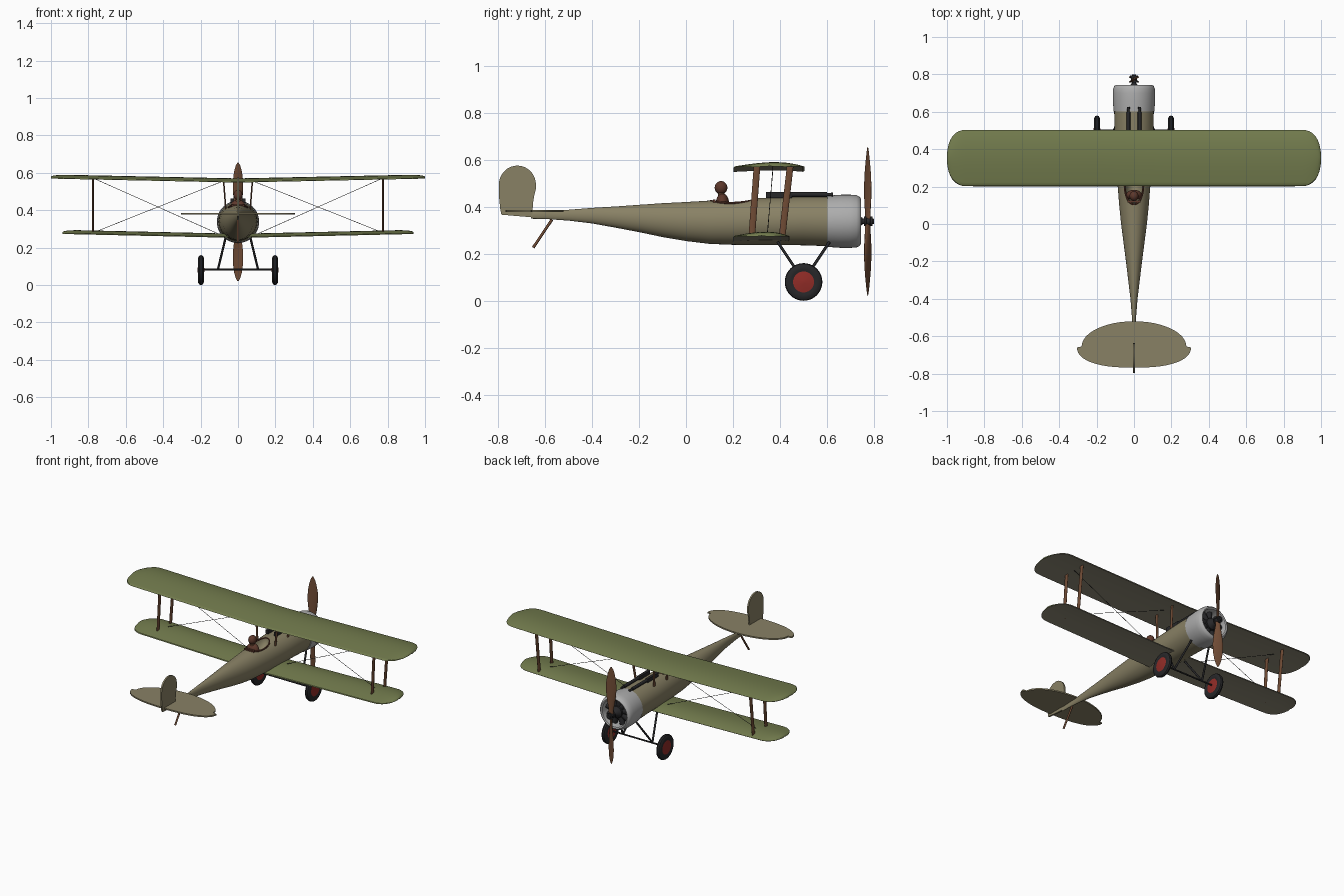
import bpy, bmesh
from math import sin, cos, pi, radians
from mathutils import Vector, Matrix

if "Cube" in bpy.data.objects:
    bpy.data.objects.remove(bpy.data.objects["Cube"])


def material(name, r, g, b):
    m = bpy.data.materials.new(name)
    m.diffuse_color = (r, g, b, 1)
    m.use_nodes = True
    m.node_tree.nodes["Principled BSDF"].inputs["Base Color"].default_value = m.diffuse_color
    return m


OLIVE = material("olive", .17, .20, .075)
LINEN = material("linen", .25, .22, .13)
UNDER = material("underside", .27, .25, .18)
METAL = material("metal", .42, .42, .42)
BLACK = material("black", .02, .02, .022)
WOOD = material("wood", .16, .07, .035)
RED = material("red", .28, .025, .02)
LEATHER = material("leather", .11, .04, .025)


def finish(name, bm, mat):
    bmesh.ops.recalc_face_normals(bm, faces=bm.faces)
    me = bpy.data.meshes.new(name)
    bm.to_mesh(me)
    bm.free()
    me.materials.append(mat)
    ob = bpy.data.objects.new(name, me)
    bpy.context.collection.objects.link(ob)
    return ob


def skin(name, rings, mat, caps=True):
    """Join equal-length closed rings of points into a surface."""
    bm = bmesh.new()
    vs = [[bm.verts.new(p) for p in ring] for ring in rings]
    n = len(vs[0])
    for a, b in zip(vs, vs[1:]):
        for i in range(n):
            bm.faces.new((a[i], a[(i + 1) % n], b[(i + 1) % n], b[i]))
    if caps:
        bm.faces.new(vs[0])
        bm.faces.new(vs[-1])
    return finish(name, bm, mat)


def tube(name, stations, mat, segs=40, caps=True):
    """Elliptical rings along y: (y, centre z, half width, half height)."""
    ang = [2 * pi * i / segs for i in range(segs)]
    return skin(name, [[(rx * cos(a), y, zc + rz * sin(a)) for a in ang]
                       for y, zc, rx, rz in stations], mat, caps)


def rod(name, a, b, r, mat, chord=None, segs=12, r2=None):
    """Round or streamlined (chord along y) bar between two points."""
    a, b = Vector(a), Vector(b)
    d = (b - a).normalized()
    ref = Vector((0, 1, 0)) if abs(d.y) < .9 else Vector((1, 0, 0))
    u = (ref - d * ref.dot(d)).normalized()
    rot = Matrix((u, d.cross(u), d)).transposed().to_4x4()
    m = Matrix.Translation((a + b) / 2) @ rot @ Matrix.Diagonal(((chord or r) / r, 1, 1, 1))
    bm = bmesh.new()
    bmesh.ops.create_cone(bm, cap_ends=True, segments=segs, radius1=r,
                          radius2=r if r2 is None else r2, depth=(b - a).length, matrix=m)
    return finish(name, bm, mat)


def ball(name, loc, size, mat):
    bm = bmesh.new()
    bmesh.ops.create_uvsphere(bm, u_segments=24, v_segments=14, radius=1,
                              matrix=Matrix.Translation(loc) @ Matrix.Diagonal((*size, 1)))
    return finish(name, bm, mat)


def box(name, loc, size, mat):
    bm = bmesh.new()
    bmesh.ops.create_cube(bm, size=1, matrix=Matrix.Translation(loc) @ Matrix.Diagonal((*size, 1)))
    return finish(name, bm, mat)


# Wings: cambered section, rounded tips, slight dihedral
def wing(name, span, yc, half, z, rise):
    tip = .1
    right = [0, .25, .5, .75, span - tip] + [span - tip + tip * sin(t * pi / 16) for t in range(1, 9)]
    rings = []
    for x in [-v for v in right[:0:-1]] + right:
        t = max(0, (abs(x) - span + tip) / tip)
        f = max(.12, (1 - min(1, t) ** 2.3) ** (1 / 2.3))
        base = z + rise * abs(x) / span
        ring = []
        for i in range(24):
            a = 2 * pi * i / 24
            s = cos(a)
            hump = (1 - s * s) * (1 + .35 * s)
            h = .018 * hump + .002 if a < pi else .006 * hump - .002
            ring.append((x, yc + half * f * s, base + h * (.3 + .7 * f)))
        rings.append(ring)
    ob = skin(name, rings, OLIVE)
    ob.data.materials.append(UNDER)
    for p in ob.data.polygons:
        p.material_index = int(p.normal.z < -.3)


wing("upper_wing", 1.0, .353, .15, .55, .021)
wing("lower_wing", .938, .32, .12, .254, .021)

# Fuselage with cockpit opening
fuselage = tube("fuselage", [
    (.61, .338, .106, .106), (.5, .340, .104, .104), (.4, .338, .101, .101), (.3, .337, .095, .1),
    (.2, .335, .087, .097), (.1, .334, .079, .092), (0, .337, .069, .083), (-.1, .343, .056, .072),
    (-.2, .350, .043, .058), (-.3, .356, .031, .045), (-.4, .362, .019, .033),
    (-.5, .364, .011, .023), (-.6, .366, .006, .018), (-.66, .363, .004, .014)], LINEN)
cutter = ball("cockpit_cutter", (0, .205, .43), (.05, .1, .075), LEATHER)
cutter.hide_render = True
cut = fuselage.modifiers.new("cockpit", 'BOOLEAN')
cut.operation, cut.object, cut.solver = 'DIFFERENCE', cutter, 'EXACT'
bpy.context.view_layer.objects.active = fuselage
bpy.ops.object.modifier_apply(modifier="cockpit")
bpy.data.objects.remove(cutter)

# Cockpit rim, seat and pilot figure
rim = []
for i in range(32):
    a = 2 * pi * i / 32
    c = Vector((.05 * cos(a), .205 + .1 * sin(a), .428 + .004 * sin(a) - .012 * cos(a) ** 2))
    out = Vector((cos(a), sin(a), 0))
    rim.append([c + out * .005 * cos(b) + Vector((0, 0, .005 * sin(b))) for b in [j * pi / 4 for j in range(8)]])
skin("cockpit_rim", rim + rim[:1], LEATHER, caps=False)
box("seat_back", (0, .12, .405), (.07, .012, .05), LEATHER)
ball("pilot_body", (0, .155, .415), (.042, .028, .042), LEATHER)
ball("pilot_head", (0, .149, .481), (.024, .027, .028), LEATHER)
rod("pilot_neck", (0, .15, .43), (0, .15, .465), .014, WOOD)

# Cowl: open-fronted ring with firewall, engine and crankcase
tube("cowl", [(y, .338, r, r) for y, r in
     ((.6, .1), (.602, .109), (.66, .113), (.7, .113), (.725, .111), (.738, .105), (.744, .096),
      (.74, .088), (.72, .085), (.64, .085))], METAL, 48, False)
tube("firewall", [(.63, .338, .1, .1), (.645, .338, .1, .1)], BLACK)
tube("crankcase", [(y, .338, r, r) for y, r in ((.64, .04), (.72, .038), (.735, .025), (.75, .015))], BLACK)
for i in range(9):
    d = Vector((sin(i * 2 * pi / 9), 0, cos(i * 2 * pi / 9)))
    c = Vector((0, .695, .338))
    rod("engine_cylinder", c + d * .03, c + d * .084, .017, BLACK)
tube("propeller_hub", [(y, .338, r, r) for y, r in
     ((.74, .012), (.757, .012), (.757, .021), (.766, .021), (.767, .016), (.783, .016),
      (.784, .021), (.793, .021), (.794, .012), (.8, .01))], BLACK, 20)

# Propeller: two twisted blades
for s in (1, -1):
    rings = []
    for r, c, deg in ((0, .015, 50), (.04, .015, 45), (.1, .025, 35), (.16, .031, 29),
                      (.22, .03, 24), (.27, .022, 20), (.3, .013, 18), (.317, .003, 16)):
        u = Vector((cos(radians(deg)) * s, sin(radians(deg)), 0))
        v = Vector((-u.y, u.x, 0))
        th = .009 * (1 - r / .35)
        rings.append([Vector((0, .773, .338 + s * r)) + u * c * cos(a) + v * th * sin(a)
                      for a in [j * pi / 7 for j in range(14)]])
    skin("propeller_blade", rings, WOOD)

# Tailplane with wider elevators
half = [(.28 * sin(a), -.655 + .135 * cos(a)) for a in [i * pi / 24 for i in range(13)]]
half += [(.305 * cos(a) ** .8, -.66 - .108 * sin(a) ** .9) for a in [i * pi / 24 for i in range(12)]]
half.append((0, -.768))
outline = half + [(-x, y) for x, y in half[-2:0:-1]]
skin("tailplane", [[(x, y, z) for x, y in outline] for z in (.377, .386)], LINEN)

# Rudder: rounded blade with a small balance step
fin = [(-.717 + .079 * cos(a), .493 + .082 * sin(a)) for a in [i * pi / 16 for i in range(17)]]
fin += [(-.796, .45), (-.79, .39), (-.785, .366), (-.655, .355), (-.65, .42), (-.645, .45), (-.637, .48)]
skin("rudder", [[(x, y, z) for y, z in fin] for x in (-.005, .005)], LINEN)
rod("tail_skid", (0, -.57, .345), (0, -.65, .226), .006, WOOD)

for s in (1, -1):
    # Interplane and cabane struts
    for lo, hi in ((.28, .302), (.409, .443)):
        rod("interplane_strut", (s * .775, lo, .275), (s * .775, hi, .572), .005, WOOD, .014)
        rod("cabane_strut", (s * .065, lo + .012, .40), (s * .077, hi, .557), .004, WOOD, .01)
    # Bracing wires
    rod("landing_wire", (s * .077, .37, .557), (s * .775, .345, .28), .0013, BLACK, segs=6)
    rod("flying_wire", (s * .085, .345, .265), (s * .775, .37, .572), .0013, BLACK, segs=6)
    # Undercarriage legs and wheels
    for y in (.39, .61):
        rod("undercarriage_leg", (s * .067, y, .25), (s * .107, .5, .085), .006, BLACK)
    ang = [2 * pi * i / 40 for i in range(40)]
    for name, prof, mat in (
            ("tyre", ((-.012, .044), (-.016, .054), (-.015, .067), (-.009, .077), (0, .08),
                      (.009, .077), (.015, .067), (.016, .054), (.012, .044)), BLACK),
            ("wheel_disc", ((-.018, .008), (-.012, .046), (.012, .046), (.018, .008)), RED)):
        skin(name, [[(s * .198 + x, .5 + r * cos(a), .08 + r * sin(a)) for a in ang]
                    for x, r in prof], mat)
    # Guns on the nose
    box("gun_body", (s * .03, .395, .45), (.018, .11, .024), BLACK)
    rod("gun_jacket", (s * .03, .44, .452), (s * .03, .6, .452), .01, BLACK)
    rod("gun_muzzle", (s * .03, .6, .452), (s * .03, .625, .452), .006, BLACK, r2=.008)
rod("axle", (-.2, .5, .083), (.2, .5, .083), .005, BLACK)

# Smooth shading with sharp edges kept
for ob in bpy.data.objects:
    ob.select_set(True)
bpy.ops.object.shade_smooth_by_angle(angle=radians(35))
